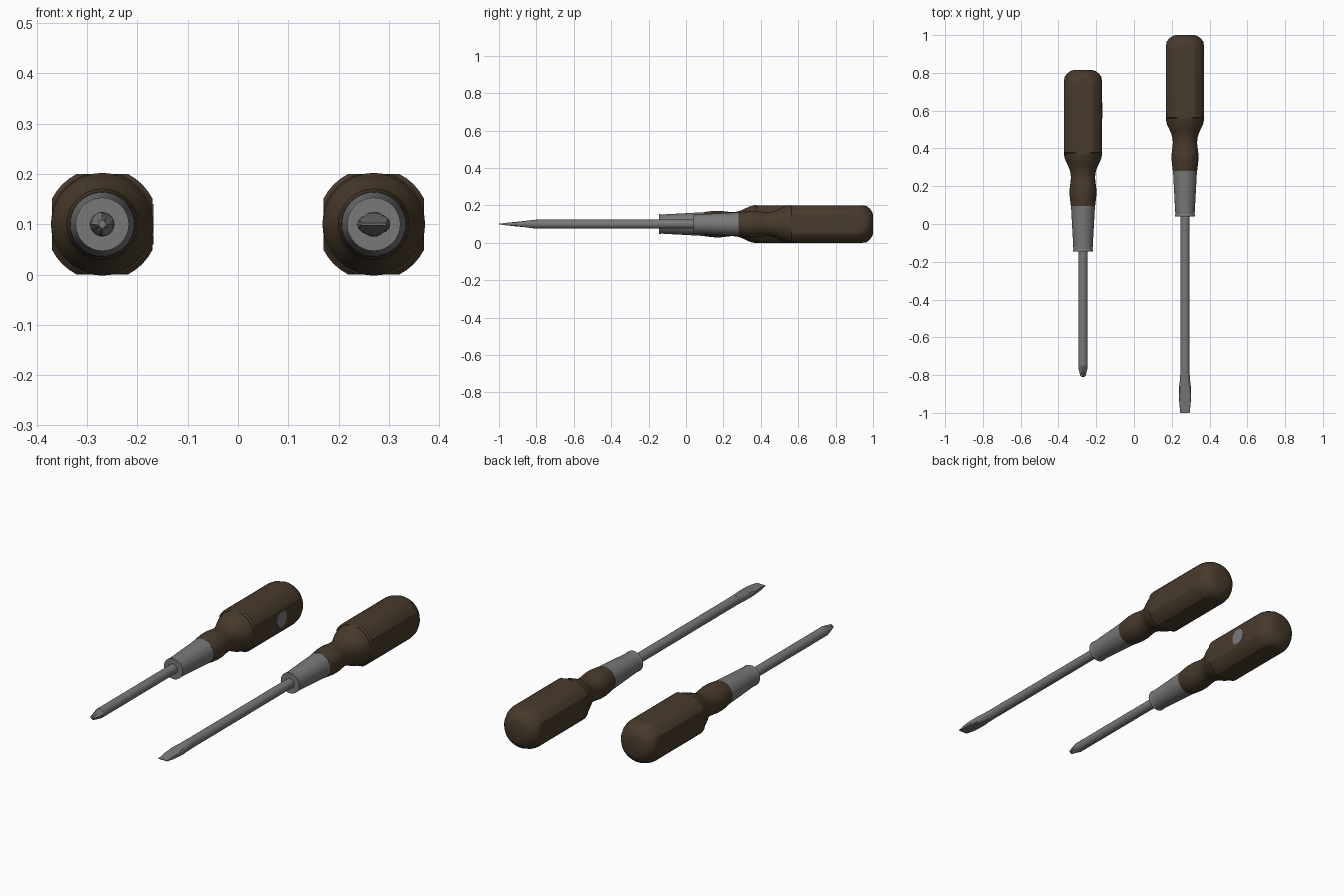
import bpy, bmesh
from math import sin, cos, pi

cube = bpy.data.objects.get("Cube")
if cube:
    bpy.data.objects.remove(cube)


def material(name, rgb):
    m = bpy.data.materials.new(name)
    m.use_nodes = True
    m.diffuse_color = (*rgb, 1)
    node = next(n for n in m.node_tree.nodes if n.type == "BSDF_PRINCIPLED")
    node.inputs["Base Color"].default_value = (*rgb, 1)
    return m


wood = material("dark brown wood", (0.065, 0.043, 0.025))
steel = material("grey steel", (0.19, 0.19, 0.19))
AXIS_Z = 0.1


def loft(name, mat, origin, sections, shape, sides, smooth=22):
    """Skin a row of cross-sections along y; shape(angle, section) gives x, z."""
    bm = bmesh.new()
    rings = []
    for s in sections:
        ring = []
        for i in range(sides):
            x, z = shape(2 * pi * i / sides, s)
            ring.append(bm.verts.new((x, s[0], z)))
        rings.append(ring)
    for a, b in zip(rings, rings[1:]):
        for i in range(sides):
            j = (i + 1) % sides
            bm.faces.new((a[i], a[j], b[j], b[i]))
    bm.faces.new(rings[0])
    bm.faces.new(rings[-1])
    bmesh.ops.recalc_face_normals(bm, faces=bm.faces)
    mesh = bpy.data.meshes.new(name)
    bm.to_mesh(mesh)
    bm.free()
    mesh.materials.append(mat)
    ob = bpy.data.objects.new(name, mesh)
    ob.location = (origin[0], origin[1], AXIS_Z)
    bpy.context.collection.objects.link(ob)
    bpy.ops.object.select_all(action="DESELECT")
    ob.select_set(True)
    bpy.context.view_layer.objects.active = ob
    bpy.ops.object.shade_smooth_by_angle(angle=smooth * pi / 180)
    return ob


def clamp(v, limit):
    return max(-limit, min(limit, v))


def round_shape(a, s):
    return s[1] * cos(a), s[1] * sin(a)


def four_flats(a, s):
    # round section shaved flat on four sides
    return clamp(s[1] * cos(a), 0.1), clamp(s[1] * sin(a), 0.1)


def blade_shape(a, s):
    # half width s[1], half thickness s[2]
    return s[1] * cos(a), clamp(0.025 * sin(a), s[2])


def cross_shape(a, s):
    # four ribs, with grooves of depth s[2] on the diagonals
    r = s[1] * (1 - s[2] * sin(2 * a) ** 2)
    return r * cos(a), r * sin(a)


neck = [(0.28, 0.064), (0.31, 0.068), (0.34, 0.071), (0.37, 0.071),
        (0.40, 0.067), (0.43, 0.064), (0.455, 0.066), (0.48, 0.073),
        (0.505, 0.085), (0.53, 0.096), (0.558, 0.102)]
grip = [(0.555, 0.104), (0.563, 0.1122), (0.92, 0.1122), (0.945, 0.107),
        (0.965, 0.097), (0.983, 0.083), (0.995, 0.066), (1.0, 0.05)]
ferrule = [(0.04, 0.053), (0.048, 0.053), (0.052, 0.051), (0.292, 0.064)]


def handle(prefix, origin):
    loft(prefix + "_handle_neck", wood, origin, neck, round_shape, 40, 35)
    loft(prefix + "_handle_grip", wood, origin, grip, four_flats, 40)
    loft(prefix + "_ferrule", steel, origin, ferrule, round_shape, 40)


# Long screwdriver with a flat blade
long_at = (0.27, 0)
handle("flat_screwdriver", long_at)
loft("flat_shaft", steel, long_at, [(-0.79, 0.0245), (0.06, 0.0245)], round_shape, 20)
loft("flat_blade", steel, long_at,
     [(-1.0, 0.025, 0.002), (-0.95, 0.030, 0.008), (-0.9, 0.033, 0.013),
      (-0.86, 0.031, 0.017), (-0.82, 0.026, 0.022), (-0.785, 0.0245, 0.025)],
     blade_shape, 20)

# Short screwdriver with a cross tip
short_at = (-0.27, -0.185)
handle("cross_screwdriver", short_at)
loft("cross_shaft", steel, short_at, [(-0.565, 0.0245), (0.06, 0.0245)], round_shape, 20)
loft("cross_tip", steel, short_at,
     [(-0.625, 0.008, 0.2), (-0.618, 0.014, 0.4), (-0.60, 0.019, 0.4),
      (-0.58, 0.0235, 0.2), (-0.56, 0.0245, 0)], cross_shape, 16)

# Thin grey badge on the short handle's side
bpy.ops.mesh.primitive_cylinder_add(vertices=10, radius=0.042, depth=0.004,
                                    location=(-0.17, 0.6, AXIS_Z),
                                    rotation=(0, pi / 2, 0))
badge = bpy.context.object
badge.name = "handle_badge"
badge.data.materials.append(steel)
